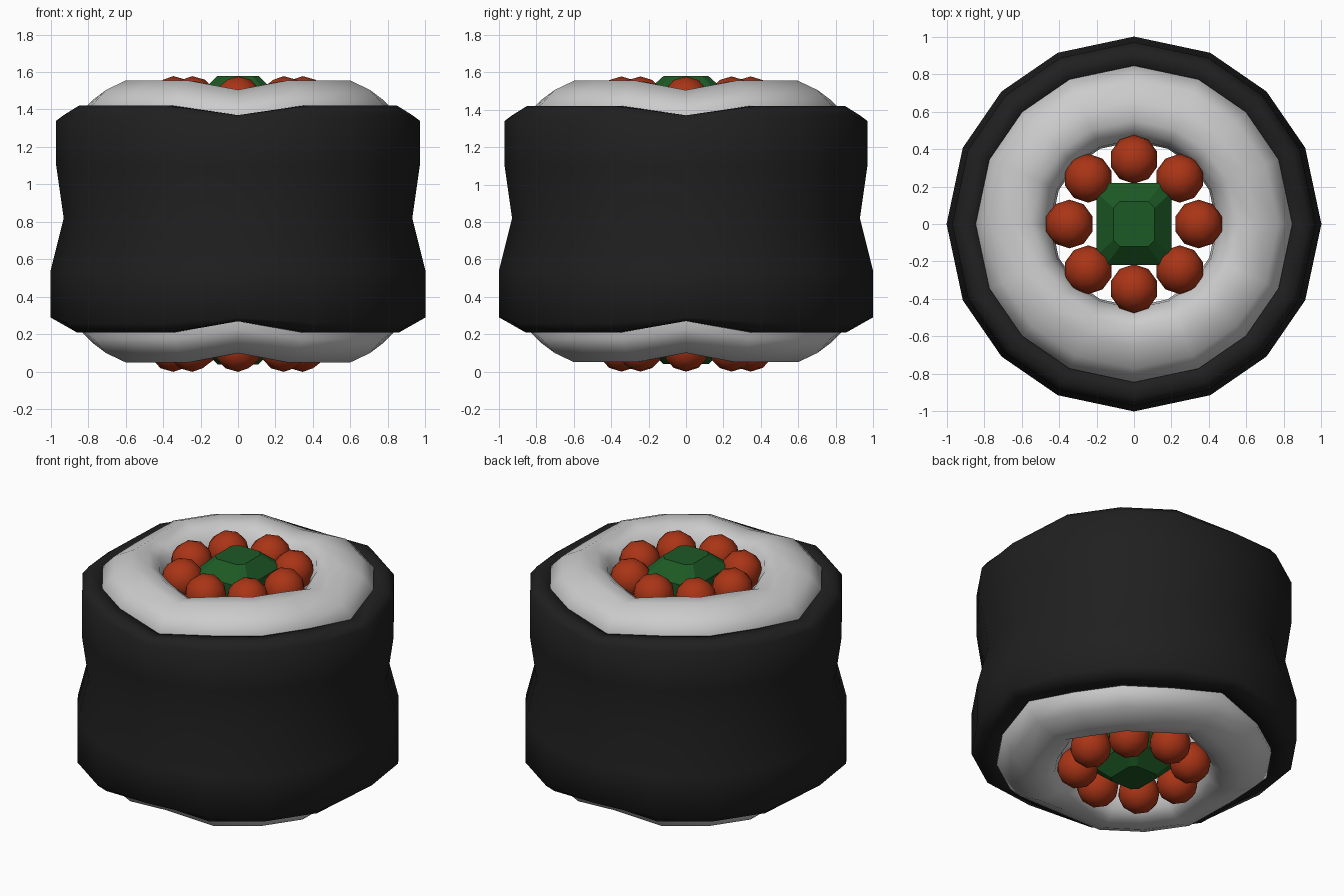
import bpy, bmesh, math
from mathutils import Matrix

if "Cube" in bpy.data.objects:
    bpy.data.objects.remove(bpy.data.objects["Cube"])


def material(name, rgb):
    m = bpy.data.materials.new(name)
    m.diffuse_color = (*rgb, 1)
    m.use_nodes = True
    m.node_tree.nodes["Principled BSDF"].inputs["Base Color"].default_value = m.diffuse_color
    return m


def finish(name, bm, mat=None, smooth=True):
    bmesh.ops.recalc_face_normals(bm, faces=bm.faces)
    me = bpy.data.meshes.new(name)
    bm.to_mesh(me)
    bm.free()
    for p in me.polygons:
        p.use_smooth = smooth
    if mat:
        me.materials.append(mat)
    ob = bpy.data.objects.new(name, me)
    bpy.context.collection.objects.link(ob)
    return ob


def bridge(bm, a, b):
    n = len(a)
    for i in range(n):
        bm.faces.new((a[i], a[(i + 1) % n], b[(i + 1) % n], b[i]))


# 16 spokes; the rims dip at the four axis directions
ANGLES = [math.radians(q * 90 + a) for q in range(4) for a in (0, 24, 45, 66)]


def ring(name, profile, mat=None):
    """Revolve a closed (radius, z, axis dip) profile."""
    bm = bmesh.new()
    loops = []
    for i, a in enumerate(ANGLES):
        loops.append([bm.verts.new((r * math.cos(a), r * math.sin(a),
                                    z + (dip if i % 4 == 0 else 0)))
                      for r, z, dip in profile])
    for i in range(len(loops)):
        bridge(bm, loops[i], loops[(i + 1) % len(loops)])
    return finish(name, bm, mat)


nori = material("seaweed_black", (0.014, 0.014, 0.014))
red = material("roe_red", (0.40, 0.035, 0.008))
green = material("cucumber_green", (0.012, 0.10, 0.018))

# Seaweed wrap with pinched waist
ring("seaweed_wrap", [
    (0.84, 0.21, 0.06), (0.94, 0.21, 0.06), (1.0, 0.26, 0.03), (1.0, 0.54, 0),
    (0.93, 0.82, 0), (0.97, 1.10, 0), (0.97, 1.37, -0.03), (0.93, 1.42, -0.05),
    (0.84, 1.42, -0.05), (0.82, 1.30, -0.03), (0.82, 0.33, 0.03)], nori)

# Rice tube, bulging out of both ends
top = [(0.83, 1.32, -0.05), (0.845, 1.43, -0.05), (0.77, 1.505, -0.05),
       (0.655, 1.555, -0.05), (0.55, 1.55, -0.05), (0.49, 1.51, -0.05),
       (0.45, 1.42, -0.03), (0.44, 1.25, 0)]
bottom = [(r, 1.605 - z, -d) for r, z, d in reversed(top)]
ring("rice", top + bottom)

# Roe balls around the filling at each end
bm = bmesh.new()
for z in (0.13, 1.448):
    for i in range(8):
        a = i * math.pi / 4
        bmesh.ops.create_icosphere(
            bm, subdivisions=2, radius=0.13,
            matrix=Matrix.Translation((0.345 * math.cos(a), 0.345 * math.sin(a), z)))
finish("roe_balls", bm, red)

# Cucumber core: chamfered block with bevelled ends
bm = bmesh.new()
loops = []
for hx, hy, c, z in ((0.11, 0.12, 0.035, 0.04), (0.20, 0.22, 0.05, 0.13),
                     (0.20, 0.22, 0.05, 1.49), (0.11, 0.12, 0.035, 1.58)):
    pts = [(hx, c - hy), (hx, hy - c), (hx - c, hy), (c - hx, hy),
           (-hx, hy - c), (-hx, c - hy), (c - hx, -hy), (hx - c, -hy)]
    loops.append([bm.verts.new((x, y, z)) for x, y in pts])
for a, b in zip(loops, loops[1:]):
    bridge(bm, a, b)
bm.faces.new(loops[0])
bm.faces.new(loops[-1])
finish("cucumber_core", bm, green, smooth=False)
